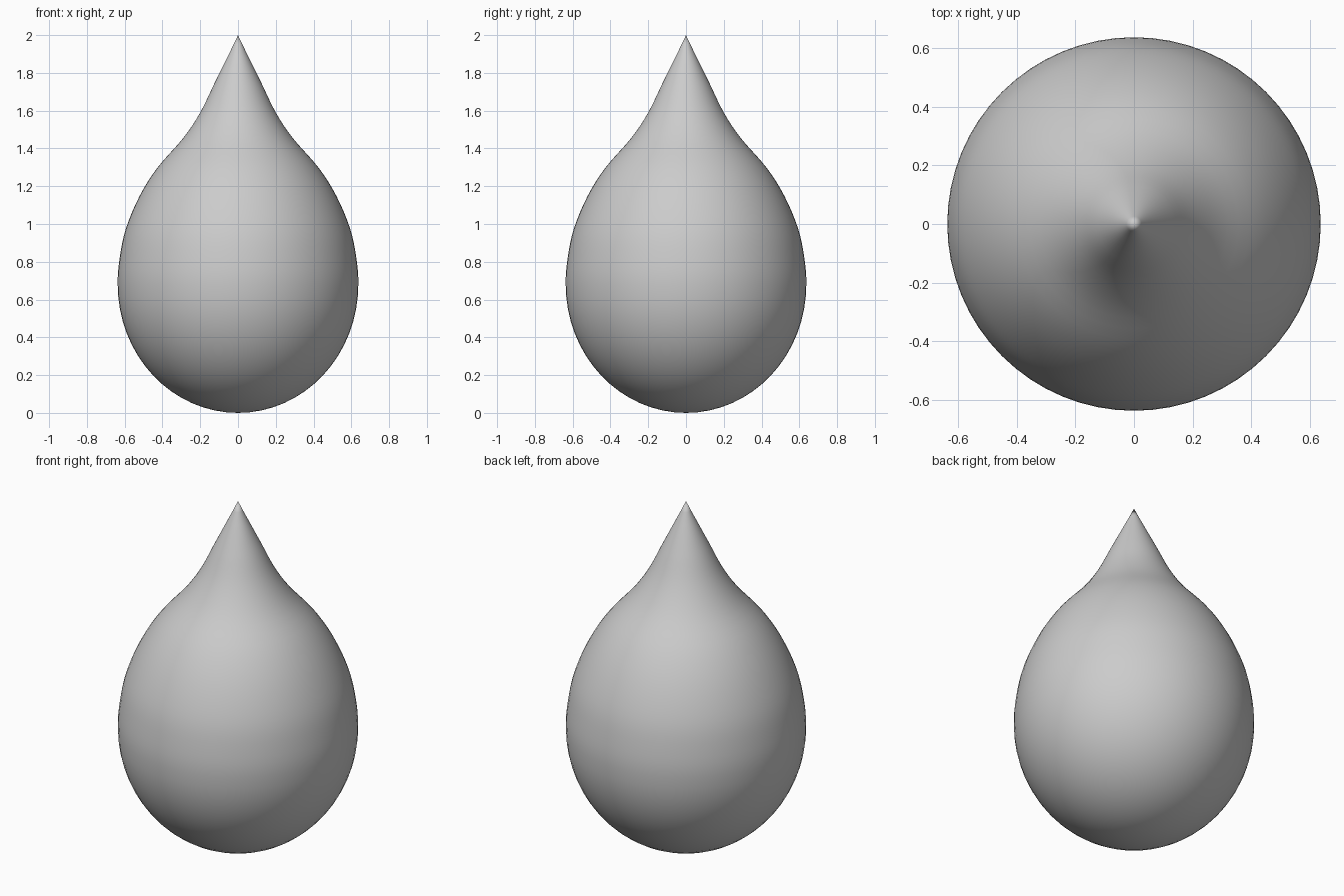
import bpy, bmesh, math
from mathutils import Vector

if "Cube" in bpy.data.objects:
    bpy.data.objects.remove(bpy.data.objects["Cube"])

SEGMENTS = 64
R, ZC = 0.637, 0.68          # widest radius and its height

# Round belly: lower half of an ellipse
profile = [Vector((R * math.sin(a), 0, ZC - ZC * math.cos(a)))
           for a in (math.pi / 2 * i / 16 for i in range(17))]

# Shoulder and neck: smooth curve through a few points
pts = [Vector((r, 0, z)) for r, z in (
    (0.617, 0.52), (R, 0.68), (0.625, 0.83), (0.592, 0.98), (0.52, 1.15),
    (0.425, 1.30), (0.29, 1.455), (0.20, 1.59), (0.127, 1.74), (0.058, 1.88))]
STEPS = 4
for p0, p1, p2, p3 in zip(pts, pts[1:], pts[2:], pts[3:]):
    for k in range(1, STEPS + 1):
        t = k / STEPS
        profile.append(0.5 * (2 * p1 + (p2 - p0) * t + (2 * p0 - 5 * p1 + 4 * p2 - p3) * t * t
                              + (3 * p1 - p0 - 3 * p2 + p3) * t ** 3))

# Pointed tip
profile += [Vector((0.058, 0, 1.88)), Vector((0.026, 0, 1.945)), Vector((0, 0, 2))]

# Lathe the profile around z
bm = bmesh.new()
verts = [bm.verts.new(p) for p in profile]
edges = [bm.edges.new(pair) for pair in zip(verts, verts[1:])]
bmesh.ops.spin(bm, geom=verts + edges, cent=(0, 0, 0), axis=(0, 0, 1),
               angle=2 * math.pi, steps=SEGMENTS, use_merge=True)
bmesh.ops.remove_doubles(bm, verts=bm.verts, dist=1e-4)
bmesh.ops.recalc_face_normals(bm, faces=bm.faces)
for f in bm.faces:
    f.smooth = True
mesh = bpy.data.meshes.new("teardrop")
bm.to_mesh(mesh)
bm.free()
bpy.context.collection.objects.link(bpy.data.objects.new("teardrop", mesh))
